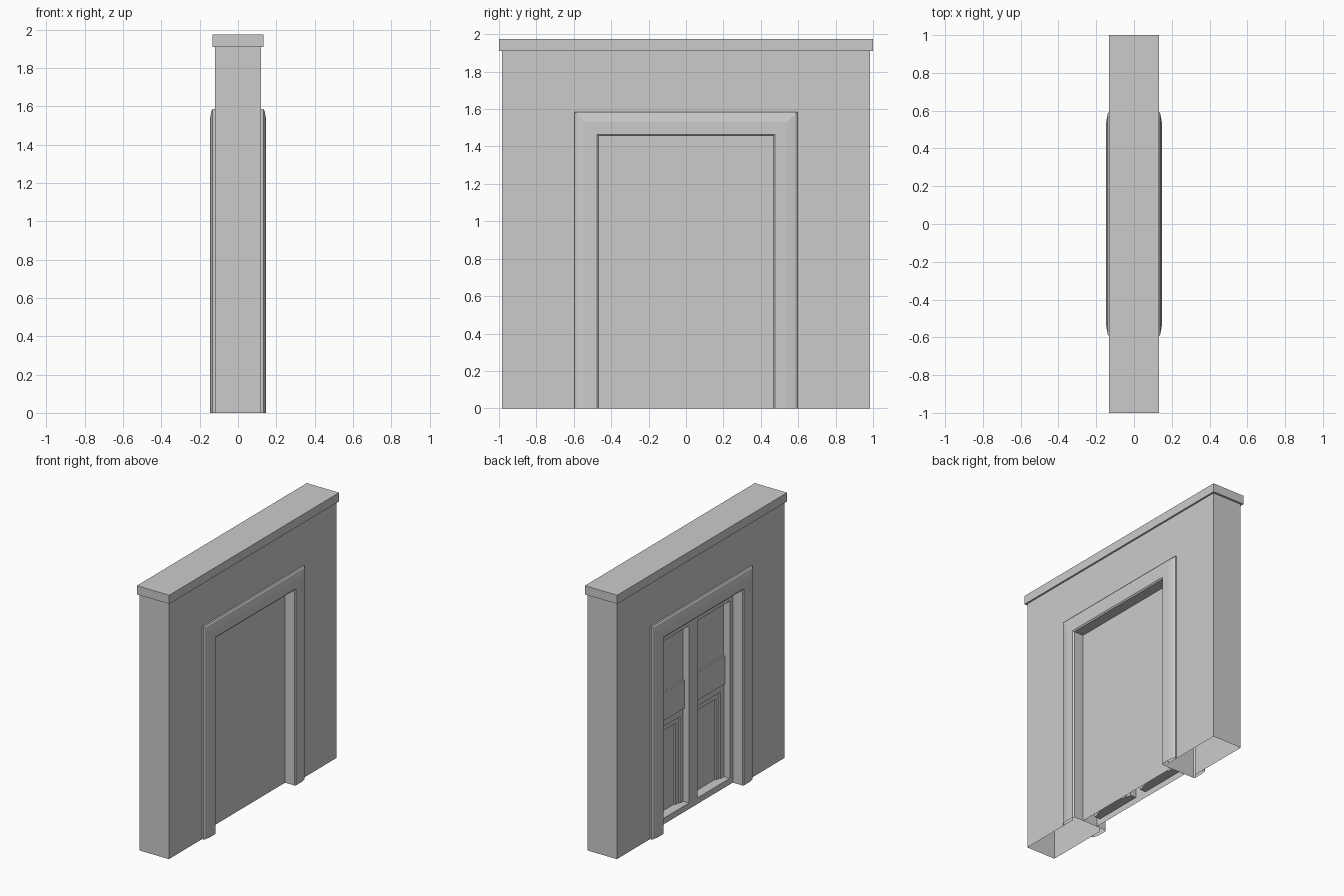
import bpy, bmesh

if "Cube" in bpy.data.objects:
    bpy.data.objects.remove(bpy.data.objects["Cube"])


def finish(name, bm):
    bmesh.ops.remove_doubles(bm, verts=bm.verts, dist=0.0001)
    bmesh.ops.recalc_face_normals(bm, faces=bm.faces)
    me = bpy.data.meshes.new(name)
    bm.to_mesh(me)
    bm.free()
    ob = bpy.data.objects.new(name, me)
    bpy.context.collection.objects.link(ob)
    return ob


def quad(bm, pts):
    return bm.faces.new([bm.verts.new(p) for p in pts])


def portal(name, profile):
    """Sweep (half width, top, x) points round a doorway, open at the floor."""
    bm = bmesh.new()
    rails = [[(x, -w, 0), (x, -w, t), (x, w, t), (x, w, 0)] for w, t, x in profile]
    for a, b in zip(rails, rails[1:]):
        for i in range(3):
            quad(bm, (a[i], a[i + 1], b[i + 1], b[i]))
    return finish(name, bm)


# Wall shell with doorway
portal("wall", [(0.5, 1.49, 0.12), (0.985, 1.91, 0.12),
                (0.985, 1.91, -0.12), (0.5, 1.49, -0.12)])

# Moulded door surround, mirrored onto both faces and joined by the jambs
half = [(0.13, 0.12), (0.13, 0.132), (0.12, 0.139), (0.075, 0.147),
        (0.01, 0.147), (0.0, 0.139)]
section = half + [(d, -x) for d, x in reversed(half)]
portal("door_surround", [(0.465 + d, 1.455 + d, x) for d, x in section])

# Coping on top of the wall
bm = bmesh.new()
bmesh.ops.create_cube(bm, size=1)
for v in bm.verts:
    v.co = (v.co.x * 0.266, v.co.y * 2, 1.9425 + v.co.z * 0.065)
finish("coping", bm)

# Double door: stepped panels on the -x side, (y0, y1, z0, z1, surface x)
panels = [(0.05, 0.43, 0.045, 1.365, -0.01),
          (0.05, 0.43, 0.74, 0.95, -0.022),
          (0.05, 0.43, 0.045, 0.74, -0.012),
          (0.09, 0.39, 0.045, 0.69, 0.0),
          (0.125, 0.355, 0.045, 0.65, 0.012)]


def surface(y, z):
    if abs(y) > 0.465 or z > 1.455:
        return None
    x = -0.06
    for y0, y1, z0, z1, px in panels:
        if y0 < abs(y) < y1 and z0 < z < z1:
            x = px
    return x


ys = sorted({s * y for p in panels for y in p[:2] for s in (-1, 1)} | {-0.465, 0.0, 0.465})
zs = sorted({z for p in panels for z in p[2:4]} | {0.0, 1.455})
bm = bmesh.new()
for i in range(len(ys) - 1):
    for j in range(len(zs) - 1):
        y0, y1, z0, z1 = ys[i], ys[i + 1], zs[j], zs[j + 1]
        ym, zm = (y0 + y1) / 2, (z0 + z1) / 2
        x = surface(ym, zm)
        quad(bm, ((x, y0, z0), (x, y0, z1), (x, y1, z1), (x, y1, z0)))
        # step walls towards the next cell across and up
        if i + 2 < len(ys):
            n = surface((y1 + ys[i + 2]) / 2, zm)
            if n != x:
                quad(bm, ((x, y1, z0), (x, y1, z1), (n, y1, z1), (n, y1, z0)))
        if j + 2 < len(zs):
            n = surface(ym, (z1 + zs[j + 2]) / 2)
            if n != x:
                quad(bm, ((x, y0, z1), (x, y1, z1), (n, y1, z1), (n, y0, z1)))
finish("door_panelled_side", bm)

# Plain side of the two leaves
bm = bmesh.new()
for a, b in ((-0.465, 0), (0, 0.465)):
    quad(bm, ((0.062, a, 0), (0.062, b, 0), (0.062, b, 1.455), (0.062, a, 1.455)))
finish("door_plain_side", bm)
